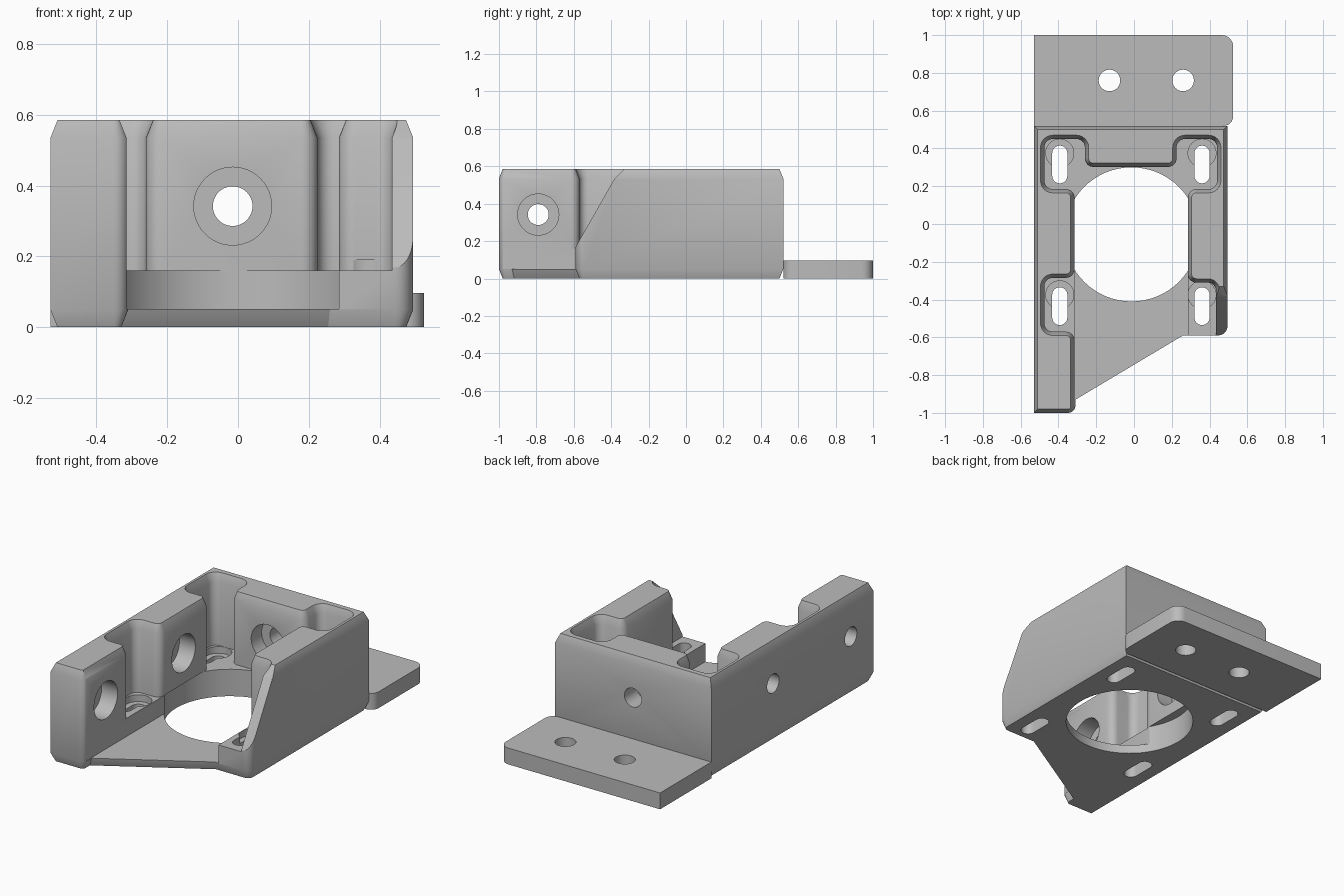
import bpy, bmesh, math
from mathutils import Vector, Matrix

cube = bpy.data.objects.get("Cube")
if cube:
    bpy.data.objects.remove(cube, do_unlink=True)

grey = bpy.data.materials.new("plain_grey")
grey.use_nodes = True
COLOUR = (0.5, 0.5, 0.5, 1)
grey.diffuse_color = COLOUR
grey.node_tree.nodes["Principled BSDF"].inputs["Base Color"].default_value = COLOUR

LEFT, BACK, TOP = -0.53, 0.52, 0.585
EDGE, RISE = 0.02, 0.05          # chamfer width and height
PAD, FLOOR = 0.16, 0.052         # screw pad and floor heights


def rounded(points):
    """Outline from (x, y) or (x, y, radius) right-angle corners."""
    out, n = [], len(points)
    for i, p in enumerate(points):
        c = Vector(p[:2])
        if len(p) == 2:
            out.append(c)
            continue
        r = p[2]
        u = (Vector(points[i - 1][:2]) - c).normalized()
        v = (Vector(points[(i + 1) % n][:2]) - c).normalized()
        for k in range(7):
            a = math.pi / 2 * k / 6
            out.append(c + (u + v - v * math.cos(a) - u * math.sin(a)) * r)
    return out


def offset(outline, d):
    """Move a counter-clockwise outline outwards by d."""
    out, n = [], len(outline)
    for i, p in enumerate(outline):
        e1 = (p - outline[i - 1]).normalized()
        e2 = (outline[(i + 1) % n] - p).normalized()
        n1, n2 = Vector((e1.y, -e1.x)), Vector((e2.y, -e2.x))
        out.append(p + (n1 + n2) * d / (1 + n1.dot(n2)))
    return out


def loft(name, levels, matrix=None):
    """Solid through a list of (z, outline) levels."""
    bm = bmesh.new()
    rings = [[bm.verts.new((p[0], p[1], z)) for p in ring] for z, ring in levels]
    n = len(rings[0])
    bm.faces.new(rings[0][::-1])
    bm.faces.new(rings[-1])
    for a, b in zip(rings, rings[1:]):
        for i in range(n):
            j = (i + 1) % n
            bm.faces.new((a[i], a[j], b[j], b[i]))
    if matrix:
        bm.transform(matrix)
    bmesh.ops.recalc_face_normals(bm, faces=bm.faces)
    mesh = bpy.data.meshes.new(name)
    bm.to_mesh(mesh)
    bm.free()
    mesh.materials.append(grey)
    ob = bpy.data.objects.new(name, mesh)
    bpy.context.collection.objects.link(ob)
    return ob


def circle(x, y, r, n=48):
    return [Vector((x + r * math.cos(math.tau * i / n),
                    y + r * math.sin(math.tau * i / n))) for i in range(n)]


def cut(target, cutter):
    cutter.hide_render = True
    mod = target.modifiers.new("cut", 'BOOLEAN')
    mod.operation, mod.solver, mod.object = 'DIFFERENCE', 'EXACT', cutter
    bpy.context.view_layer.objects.active = target
    bpy.ops.object.modifier_apply(modifier=mod.name)
    bpy.data.objects.remove(cutter, do_unlink=True)


def bore(target, ring, z0, z1, matrix=None):
    cut(target, loft("cutter", [(z0, ring), (z1, ring)], matrix))


# Main block, chamfered except along its left and back sides
base = rounded([(LEFT, -1), (-0.31, -1, 0.04), (-0.31, -0.93), (0.26, -0.59),
                (0.495, -0.59, 0.05), (0.495, BACK), (LEFT, BACK)])
inset = [Vector((LEFT if p.x == LEFT else q.x, BACK if p.y == BACK else q.y))
         for p, q in zip(base, offset(base, -EDGE))]
body = loft("bracket_body", [(0, inset), (RISE, base), (TOP - RISE, base), (TOP, inset)])

# Upper cavity with four corner pockets and a chamfered mouth
R = 0.045
cavity = rounded([
    (-0.315, -1.3), (0.435, -1.3), (0.435, -0.31, R), (0.285, -0.31, R),
    (0.285, 0.185, R), (0.44, 0.185, R), (0.44, 0.45, R), (0.225, 0.45, R),
    (0.225, 0.302, R), (-0.26, 0.302, R), (-0.26, 0.45, R), (-0.475, 0.45, R),
    (-0.475, 0.185, R), (-0.315, 0.185, R), (-0.315, -0.285, R),
    (-0.475, -0.285, R), (-0.475, -0.57, R), (-0.315, -0.57, R)])
mouth = offset(cavity, EDGE)
over = offset(cavity, EDGE * 1.2)
cut(body, loft("cutter", [(PAD, cavity), (TOP - RISE, cavity), (TOP, mouth),
                          (TOP + RISE / 5, over)]))

# Lower channel, open to the front, and the large round opening
channel = rounded([(-0.315, -1.3), (0.285, -1.3), (0.285, -0.06), (-0.315, -0.06)])
bore(body, channel, FLOOR, PAD + 0.05)
bore(body, circle(-0.013, -0.055, 0.355, 64), -0.1, PAD + 0.002)

# Sloped front end of the right-hand wall
slope = [Vector(p) for p in ((-0.8, PAD), (-0.595, PAD), (-0.385, 0.53),
                             (-0.33, TOP), (-0.31, 0.7), (-0.8, 0.7))]
yz_to_x = Matrix(((0, 0, 1, 0), (1, 0, 0, 0), (0, 1, 0, 0), (0, 0, 0, 1)))
bore(body, slope, 0.3, 0.7, yz_to_x)

# Screw slots with round recesses in the pads
for x in (-0.393, 0.36):
    for y in (0.315, -0.435):
        w, h = 0.04, 0.1
        bore(body, circle(x, y + 0.06, 0.074), PAD - 0.04, PAD + 0.03)
        bore(body, rounded([(x - w, y - h, w * 0.99), (x + w, y - h, w * 0.99),
                            (x + w, y + h, w * 0.99), (x - w, y + h, w * 0.99)]),
             -0.1, PAD + 0.02)

# Counterbored holes through the left wall and the back wall
for y in (-0.79, -0.06):
    bore(body, circle(y, 0.342, 0.056), -0.7, -0.2, yz_to_x)
    bore(body, circle(y, 0.342, 0.11), -0.42, -0.2, yz_to_x)
xz_to_y = Matrix(((1, 0, 0, 0), (0, 0, 1, 0), (0, 1, 0, 0), (0, 0, 0, 1)))
bore(body, circle(-0.015, 0.342, 0.056), 0.2, 0.7, xz_to_y)
bore(body, circle(-0.015, 0.342, 0.11), 0.2, 0.4, xz_to_y)

# Rear mounting tab with two holes
plate = rounded([(LEFT, BACK), (0.525, BACK, 0.05), (0.525, 1, 0.06), (LEFT, 1)])
tab = loft("mounting_tab", [(0, plate), (0.097, plate)])
for x in (-0.13, 0.26):
    bore(tab, circle(x, 0.76, 0.057), -0.1, 0.2)

# Smooth shading on curved walls only
for ob in (body, tab):
    bpy.ops.object.select_all(action='DESELECT')
    ob.select_set(True)
    bpy.context.view_layer.objects.active = ob
    bpy.ops.object.shade_smooth_by_angle(angle=math.radians(25))
